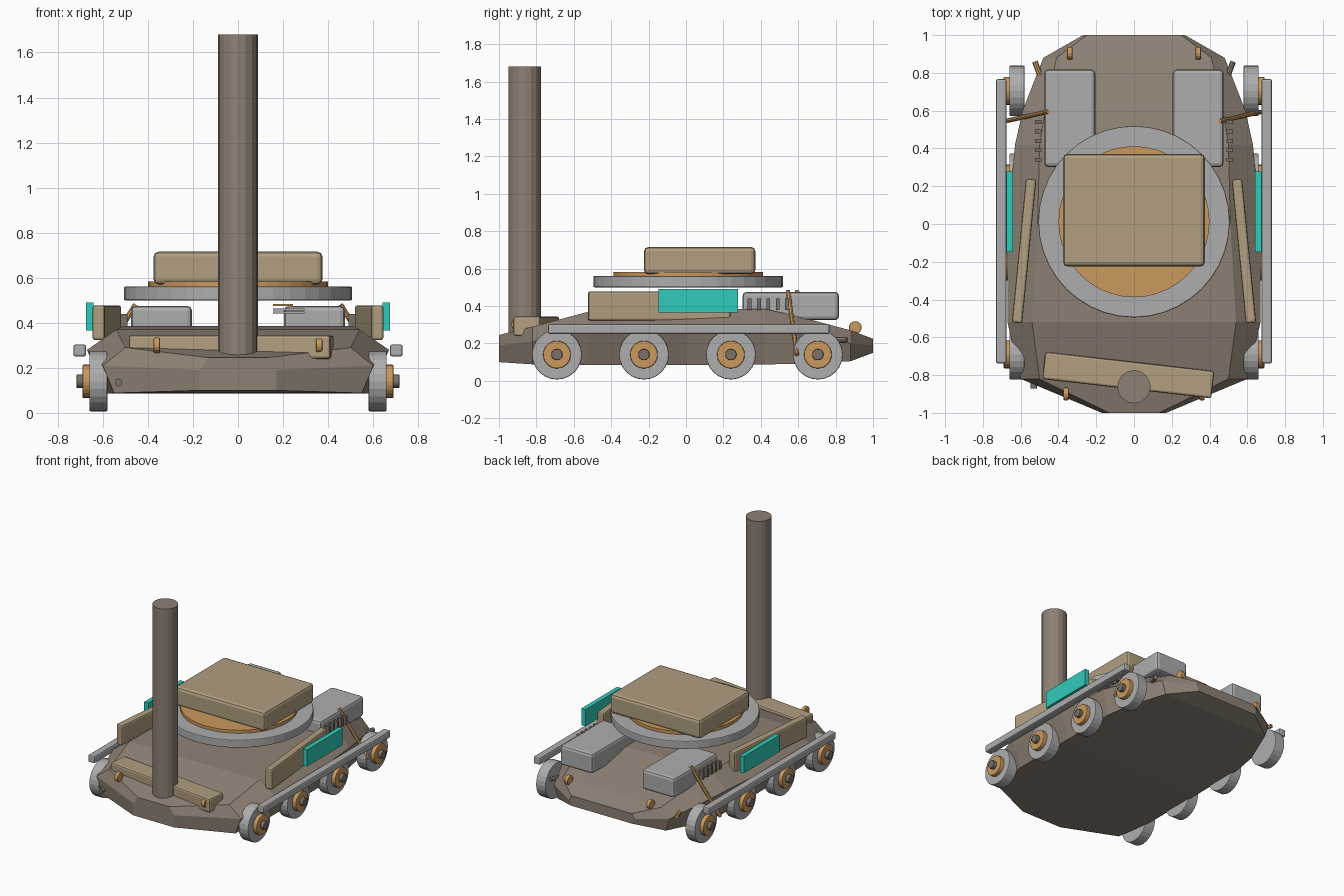
import bpy, bmesh, math
from mathutils import Vector, Matrix

if "Cube" in bpy.data.objects:
    bpy.data.objects.remove(bpy.data.objects["Cube"])


def material(name, rgb):
    m = bpy.data.materials.new(name)
    m.diffuse_color = (*rgb, 1)
    m.use_nodes = True
    m.node_tree.nodes["Principled BSDF"].inputs["Base Color"].default_value = m.diffuse_color
    return m


BROWN = material("hull brown", (0.27, 0.22, 0.175))
TAN = material("armour tan", (0.44, 0.345, 0.215))
GREY = material("light grey", (0.42, 0.42, 0.42))
ORANGE = material("copper orange", (0.60, 0.32, 0.11))
TEAL = material("teal", (0.03, 0.60, 0.50))
DARK = material("axle brown", (0.19, 0.165, 0.14))


def finish(name, bm, mat, bevel=0.0):
    bmesh.ops.recalc_face_normals(bm, faces=bm.faces)
    me = bpy.data.meshes.new(name)
    bm.to_mesh(me)
    bm.free()
    me.materials.append(mat)
    ob = bpy.data.objects.new(name, me)
    bpy.context.collection.objects.link(ob)
    if bevel:
        mod = ob.modifiers.new("bevel", 'BEVEL')
        mod.width = bevel
        mod.segments = 2
    return ob


def box(name, loc, size, mat, bevel=0.0, yaw=0.0, pitch=0.0):
    bm = bmesh.new()
    bmesh.ops.create_cube(bm, size=1)
    bmesh.ops.scale(bm, vec=size, verts=bm.verts)
    ob = finish(name, bm, mat, bevel)
    ob.location = loc
    ob.rotation_euler = (math.radians(pitch), 0, math.radians(yaw))
    return ob


def rod(name, a, b, radius, mat, sides=16, bevel=0.0):
    """Cylinder running from point a to point b."""
    a, b = Vector(a), Vector(b)
    bm = bmesh.new()
    rot = (b - a).to_track_quat('Z', 'Y').to_matrix().to_4x4()
    bmesh.ops.create_cone(bm, cap_ends=True, segments=sides, radius1=radius,
                          radius2=radius, depth=(b - a).length,
                          matrix=Matrix.Translation((a + b) / 2) @ rot)
    return finish(name, bm, mat, bevel)


# Hull: y, then half width and height of the floor, shoulder and deck edges
stations = [
    (-1.00, .17, .10, .17, .19, .13, .245),
    (-0.82, .55, .088, .60, .21, .50, .29),
    (-0.52, .59, .085, .67, .28, .54, .37),
    (0.00, .59, .085, .67, .28, .51, .385),
    (0.42, .59, .088, .63, .28, .50, .385),
    (0.60, .56, .09, .59, .26, .47, .345),
    (0.88, .45, .105, .48, .20, .41, .27),
    (1.00, .25, .15, .27, .19, .25, .225),
]
bm = bmesh.new()
rings = []
for y, wb, zb, wm, zm, wt, zt in stations:
    half = [(wb, zb), (wm, zm), (wt, zt)]
    loop = half + [(-x, z) for x, z in reversed(half)]
    rings.append([bm.verts.new((x, y, z)) for x, z in loop])
for r, s in zip(rings, rings[1:]):
    for i in range(6):
        j = (i + 1) % 6
        bm.faces.new((r[i], r[j], s[j], s[i]))
bm.faces.new(rings[0])
bm.faces.new(rings[-1])
finish("hull", bm, BROWN)

# Mast and slanted bow plate
rod("mast", (0, -.862, .24), (0, -.862, 1.68), .088, BROWN, 16)
box("bow_plate", (-.03, -.80, .292), (.90, .145, .105), TAN, .012, yaw=-6.5)

# Turret: floating ring, turntable disc and box
rod("turret_ring", (0, .012, .50), (0, .012, .56), .507, GREY, 40, .006)
rod("turntable", (0, .012, .555), (0, .012, .583), .40, ORANGE, 40)
box("turret_box", (0, .073, .643), (.75, .595, .145), TAN, .022)

for side, label in ((-1, "left"), (1, "right")):
    # Wheels with hubs and axles
    for n, y in enumerate((-.69, -.225, .24, .705), 1):
        for part, x0, x1, r, mat in (("wheel", .58, .66, .133, GREY),
                                     ("hub", .64, .69, .074, ORANGE),
                                     ("axle", .60, .717, .03, DARK)):
            rod(f"{label}_{part}_{n}", (side * x0, y, .14),
                (side * x1, y, .14), r, mat, 24, .005)
    # Side rail, angled board and glowing panel
    box(f"{label}_rail", (side * .703, .015, .277), (.056, 1.505, .054), GREY, .01)
    box(f"{label}_board", (side * .582, -.143, .40), (.055, .765, .155), TAN,
        .012, yaw=side * 5.6)
    box(f"{label}_panel", (side * .658, .065, .428), (.034, .425, .125), TEAL)
    # Rear engine box with louvres
    box(f"{label}_engine_box", (side * .34, .56, .40), (.27, .515, .15), GREY, .02)
    for n in range(5):
        box(f"{label}_louvre_{n + 1}", (side * .508, .34 + .05 * n, .41),
            (.034, .02, .06), DARK)
    # Tow hooks at bow and stern
    for end, x, y, z in (("front", .36, -.90, .30), ("rear", .34, .905, .285)):
        rod(f"{label}_{end}_hook", (side * (x - .014), y, z),
            (side * (x + .014), y, z), .034, ORANGE, 14, .005)
    # Slanted strut, turned half way round on the other side
    rod(f"{label}_strut", (side * .455, .57 - side * .025, .48),
        (side * .67, .57 + side * .023, .14), .012, ORANGE, 8)
    # Short rear stub and front bolt
    rod(f"{label}_rear_stub", (side * .495, .78, .22), (side * .525, .86, .22),
        .015, ORANGE if side < 0 else BROWN, 8)

rod("front_bolt", (-.53, -.87, .135), (-.53, -.80, .135), .017, DARK, 12)

# Thin slats under the turret ring
for n, (z, w, mat) in enumerate(((.445, .14, GREY), (.46, .14, GREY), (.478, .09, ORANGE)), 1):
    box(f"slat_{n}", (.155 + w / 2, .25, z), (w, .04, .009), mat)
